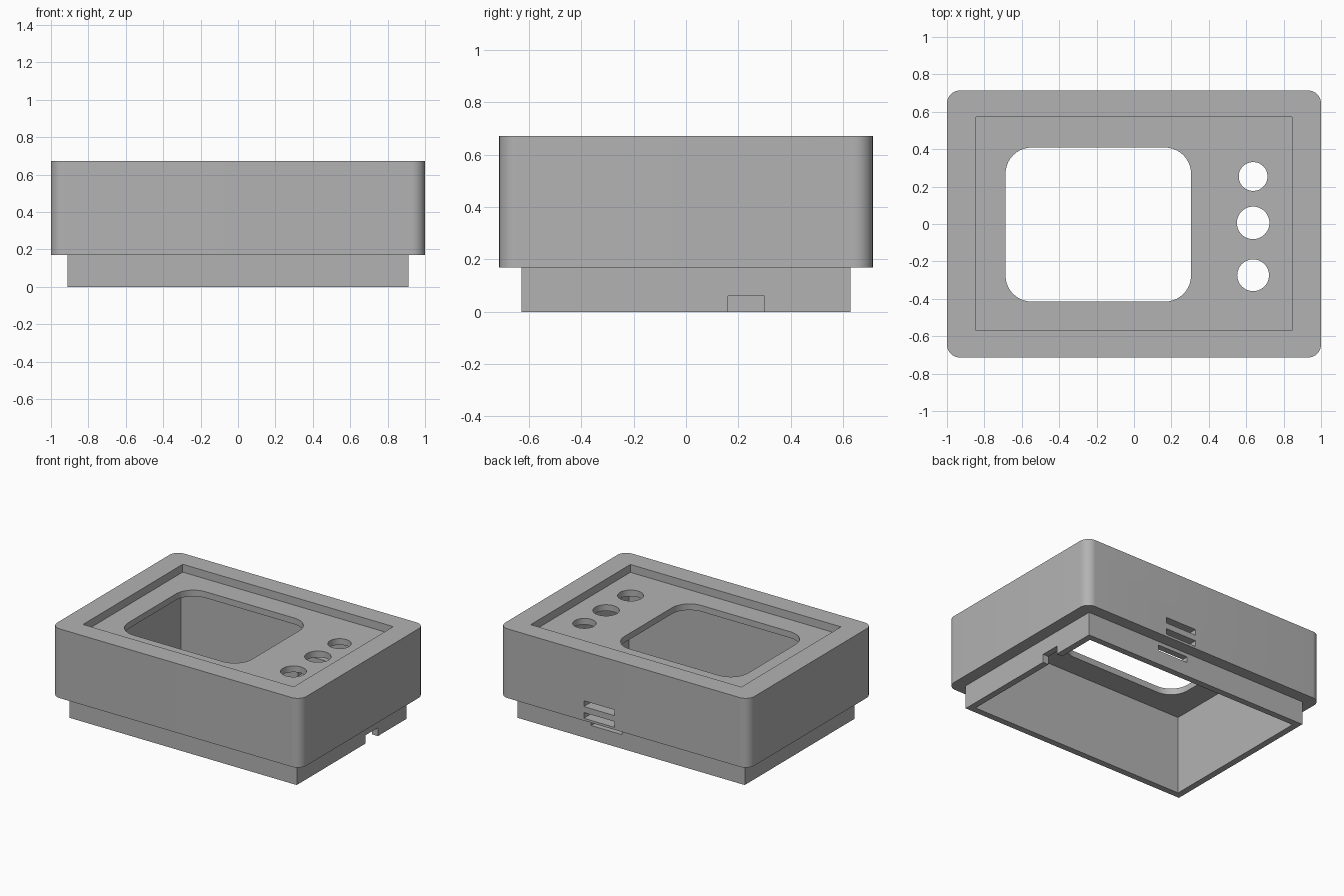
import bpy
import bmesh
from math import cos, sin, pi

cube = bpy.data.objects.get("Cube")
if cube:
    bpy.data.objects.remove(cube, do_unlink=True)

grey = bpy.data.materials.new("plastic_grey")
grey.use_nodes = True
colour = (0.45, 0.45, 0.45, 1)
grey.diffuse_color = colour
grey.node_tree.nodes["Principled BSDF"].inputs["Base Color"].default_value = colour


def rounded_outline(cx, cy, hx, hy, radius, steps=10):
    """Counter-clockwise rectangle outline, with rounded corners if radius > 0."""
    points = []
    for i, (sx, sy) in enumerate([(1, 1), (-1, 1), (-1, -1), (1, -1)]):
        if radius == 0:
            points.append((cx + sx * hx, cy + sy * hy))
            continue
        for k in range(steps + 1):
            a = (i + k / steps) * pi / 2
            points.append((cx + sx * (hx - radius) + radius * cos(a),
                           cy + sy * (hy - radius) + radius * sin(a)))
    return points


def circle_outline(cx, cy, r, n=48):
    return [(cx + r * cos(2 * pi * i / n), cy + r * sin(2 * pi * i / n))
            for i in range(n)]


def prism(name, outline, z0, z1):
    bm = bmesh.new()
    base = bm.faces.new([bm.verts.new((x, y, z0)) for x, y in outline])
    top = bmesh.ops.extrude_face_region(bm, geom=[base])
    verts = [v for v in top["geom"] if isinstance(v, bmesh.types.BMVert)]
    bmesh.ops.translate(bm, verts=verts, vec=(0, 0, z1 - z0))
    bmesh.ops.recalc_face_normals(bm, faces=bm.faces)
    mesh = bpy.data.meshes.new(name)
    bm.to_mesh(mesh)
    bm.free()
    mesh.materials.append(grey)
    obj = bpy.data.objects.new(name, mesh)
    bpy.context.collection.objects.link(obj)
    return obj


def block(name, x0, x1, y0, y1, z0, z1):
    return prism(name, rounded_outline((x0 + x1) / 2, (y0 + y1) / 2,
                                       (x1 - x0) / 2, (y1 - y0) / 2, 0), z0, z1)


HEIGHT, STEP_Z = 0.672, 0.17
CEILING, RECESS = 0.57, 0.615

# Outer case and the narrower skirt below it
housing = prism("housing", rounded_outline(0, 0, 1, 0.714, 0.07), STEP_Z, HEIGHT)
skirt = block("skirt", -0.912, 0.912, -0.629, 0.629, 0, 0.4)
parts = [(skirt, 'UNION')]

# Open cavity from below, shallow recess on top
cutters = [
    block("cavity", -0.866, 0.866, -0.583, 0.583, -0.1, CEILING),
    block("top_recess", -0.845, 0.845, -0.569, 0.573, RECESS, HEIGHT + 0.1),
]

# Screen window and three button holes through the face plate
window = rounded_outline(-0.191, -0.003, 0.496, 0.412, 0.14)
cutters.append(prism("window", window, 0.5, 0.7))
for y, r in [(0.254, 0.077), (0.006, 0.087), (-0.274, 0.085)]:
    cutters.append(prism("button_hole", circle_outline(0.637, y, r), 0.5, 0.7))

# Cable notch in the skirt, and three vent slots through the back
cutters.append(block("cable_notch", 0.8, 1.1, 0.16, 0.3, -0.1, 0.06))
for i in range(3):
    z = 0.102 + i * 0.085
    cutters.append(block("vent_slot", 0.073, 0.32, 0.5, 0.8, z, z + 0.042))

parts += [(c, 'DIFFERENCE') for c in cutters]
for obj, operation in parts:
    obj.hide_render = True
    mod = housing.modifiers.new(obj.name, 'BOOLEAN')
    mod.operation = operation
    mod.solver = 'EXACT'
    mod.object = obj

# Bake the cuts and drop the helpers
bpy.context.view_layer.update()
graph = bpy.context.evaluated_depsgraph_get()
result = bpy.data.meshes.new_from_object(housing.evaluated_get(graph))
housing.modifiers.clear()
housing.data = result
for obj, _ in parts:
    bpy.data.objects.remove(obj, do_unlink=True)

result.materials.clear()
result.materials.append(grey)
for face in result.polygons:
    face.material_index = 0

bpy.ops.object.select_all(action='DESELECT')
housing.select_set(True)
bpy.context.view_layer.objects.active = housing
bpy.ops.object.shade_smooth_by_angle(angle=pi / 6)
